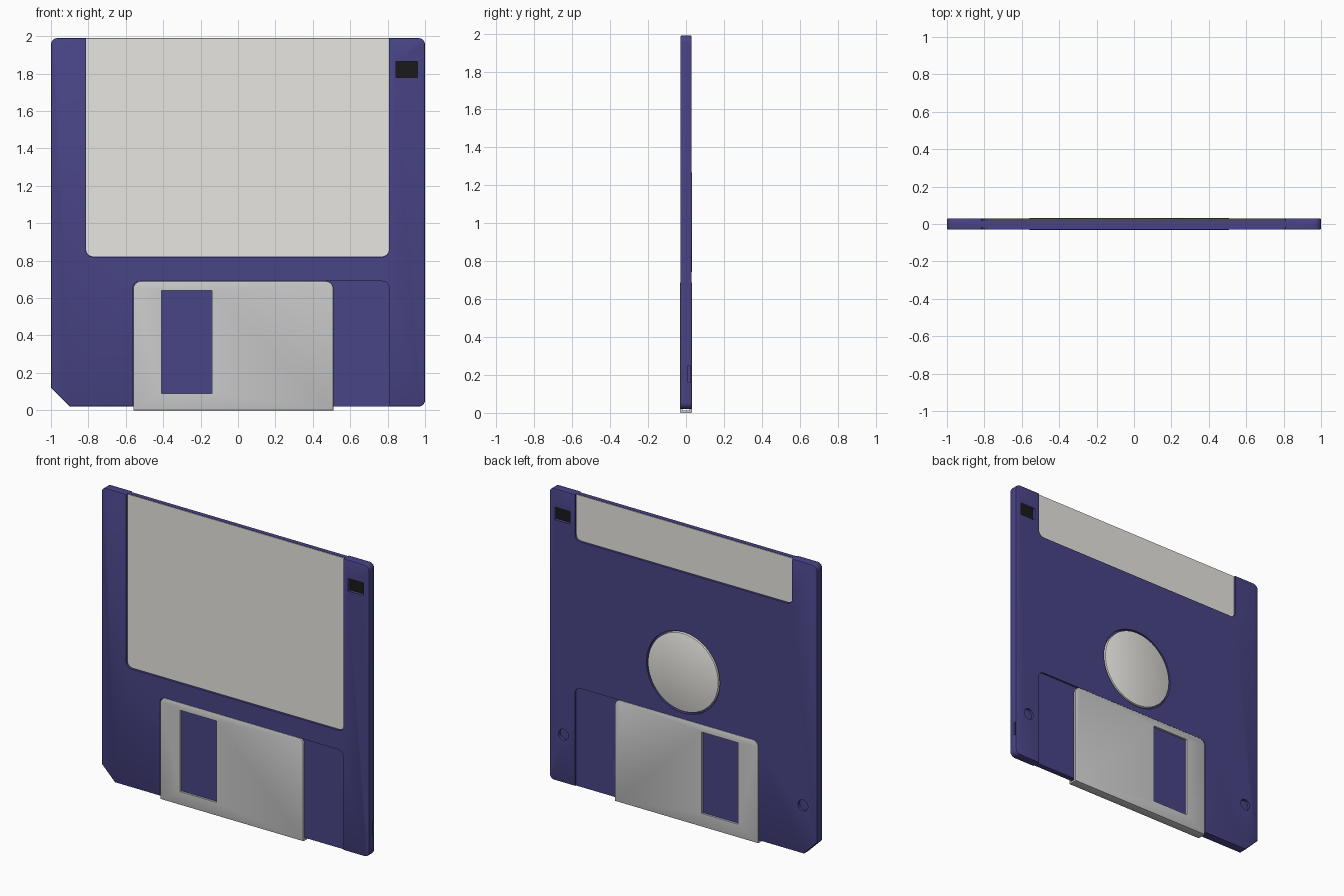
import bpy, bmesh, math

if "Cube" in bpy.data.objects:
    bpy.data.objects.remove(bpy.data.objects["Cube"])


def material(name, rgb):
    m = bpy.data.materials.new(name)
    m.diffuse_color = (*rgb, 1)
    m.use_nodes = True
    m.node_tree.nodes["Principled BSDF"].inputs["Base Color"].default_value = m.diffuse_color
    return m


BLUE = material("blue_plastic", (0.066, 0.058, 0.24))
PAPER = material("label_paper", (0.8, 0.79, 0.75))
METAL = material("shutter_metal", (0.62, 0.62, 0.62))
BLACK = material("black_plastic", (0.01, 0.01, 0.01))


def finish(name, bm, mat):
    bmesh.ops.recalc_face_normals(bm, faces=bm.faces)
    mesh = bpy.data.meshes.new(name)
    bm.to_mesh(mesh)
    bm.free()
    ob = bpy.data.objects.new(name, mesh)
    bpy.context.collection.objects.link(ob)
    if mat:
        mesh.materials.append(mat)
    return ob


def prism(name, corners, y0, y1, mat=None, bevel=0):
    """Extrude an x-z outline along y; each corner is (x, z, fillet radius)."""
    pts = []
    for i, (x, z, r) in enumerate(corners):
        if r == 0:
            pts.append((x, z))
            continue
        # Right-angled fillet: unit directions to both neighbours
        dirs = []
        for n in (corners[i - 1], corners[(i + 1) % len(corners)]):
            d = math.hypot(n[0] - x, n[1] - z)
            dirs.append(((n[0] - x) / d, (n[1] - z) / d))
        (ax, az), (bx, bz) = dirs
        for k in range(7):
            t = k / 6 * math.pi / 2
            u, v = r * (1 - math.sin(t)), r * (1 - math.cos(t))
            pts.append((x + ax * u + bx * v, z + az * u + bz * v))
    bm = bmesh.new()
    face = bm.faces.new([bm.verts.new((x, y0, z)) for x, z in pts])
    ext = bmesh.ops.extrude_face_region(bm, geom=[face])
    for v in ext["geom"]:
        if isinstance(v, bmesh.types.BMVert):
            v.co.y = y1
    if bevel:
        rim = [e for e in bm.edges if abs(e.verts[0].co.y - e.verts[1].co.y) < 1e-6]
        bmesh.ops.bevel(bm, geom=rim, offset=bevel, segments=2, profile=0.5, affect='EDGES')
    return finish(name, bm, mat)


def rect(x0, x1, z0, z1, low=0, high=0):
    return [(x0, z0, low), (x1, z0, low), (x1, z1, high), (x0, z1, high)]


def disc(name, x, z, r, y0, y1, mat=None, bevel=0, segments=64):
    pts = [(x + r * math.cos(i * math.tau / segments),
            z + r * math.sin(i * math.tau / segments), 0) for i in range(segments)]
    return prism(name, pts, y0, y1, mat, bevel)


def cut(ob, cutters):
    bpy.context.view_layer.objects.active = ob
    for c in cutters:
        c.hide_render = True
        m = ob.modifiers.new("cut", 'BOOLEAN')
        m.operation, m.solver, m.object = 'DIFFERENCE', 'EXACT', c
        bpy.ops.object.modifier_apply(modifier=m.name)
        bpy.data.objects.remove(c)


# Shell with one clipped corner
T = 0.03
shell = prism("shell", [(-0.9, 0.02, 0), (1, 0.02, 0.035), (1, 1.99, 0.035),
                        (-1, 1.99, 0.035), (-1, 0.12, 0)], -T, T, BLUE, 0.006)
LABEL_X, LABEL_Z = (-0.815, 0.81), {-1: 0.82, 1: 1.68}
cutters = []
for s in (-1, 1):
    # Label recess and shutter track on each face
    cutters.append(prism("label_cut", rect(*LABEL_X, LABEL_Z[s], 2.1, 0.04), s * 0.015, s * 0.1))
    cutters.append(prism("track_cut", rect(-0.563, 0.81, -0.1, 0.69, 0, 0.04), s * 0.018, s * 0.1))
    # Locating holes on the back
    cutters.append(disc("locating_cut", s * 0.895, 0.345, 0.037, 0.012, 0.1, segments=24))
cutters += [
    prism("tab_window_cut", rect(0.845, 0.96, 1.78, 1.865), -0.1, 0.1),
    disc("hub_cut", 0, 1.005, 0.274, 0.01, 0.1),
    prism("side_notch_cut", rect(0.98, 1.1, 0.16, 0.25), 0.01, 0.024),
]
cut(shell, cutters)

# Paper label panels, front and back
for s, name in ((-1, "front_label"), (1, "back_label")):
    prism(name, rect(LABEL_X[0] + 0.003, LABEL_X[1] - 0.003, LABEL_Z[s] + 0.003, 1.988, 0.037),
          s * 0.014, s * 0.019, PAPER)

# Write-protect tab
prism("write_tab", rect(0.84, 0.965, 1.775, 1.87), -0.01, 0.01, BLACK)

# Metal hub
disc("hub", 0, 1.005, 0.263, 0.008, 0.032, PAPER, 0.003)

# Folded sliding shutter with its access window
shutter = prism("shutter", rect(-0.56, 0.51, 0, 0.69, 0, 0.04), -0.032, 0.032, METAL, 0.005)
cut(shutter, [
    prism("fold_cut", rect(-0.7, 0.7, 0.012, 0.8), -0.0185, 0.0185),
    prism("window_cut", rect(-0.41, -0.14, 0.09, 0.64), -0.1, 0.1),
])

# Smooth the rounded edges, keep flat faces crisp
for ob in bpy.context.scene.objects:
    ob.select_set(True)
    bpy.context.view_layer.objects.active = ob
bpy.ops.object.shade_smooth_by_angle(angle=math.radians(30))
